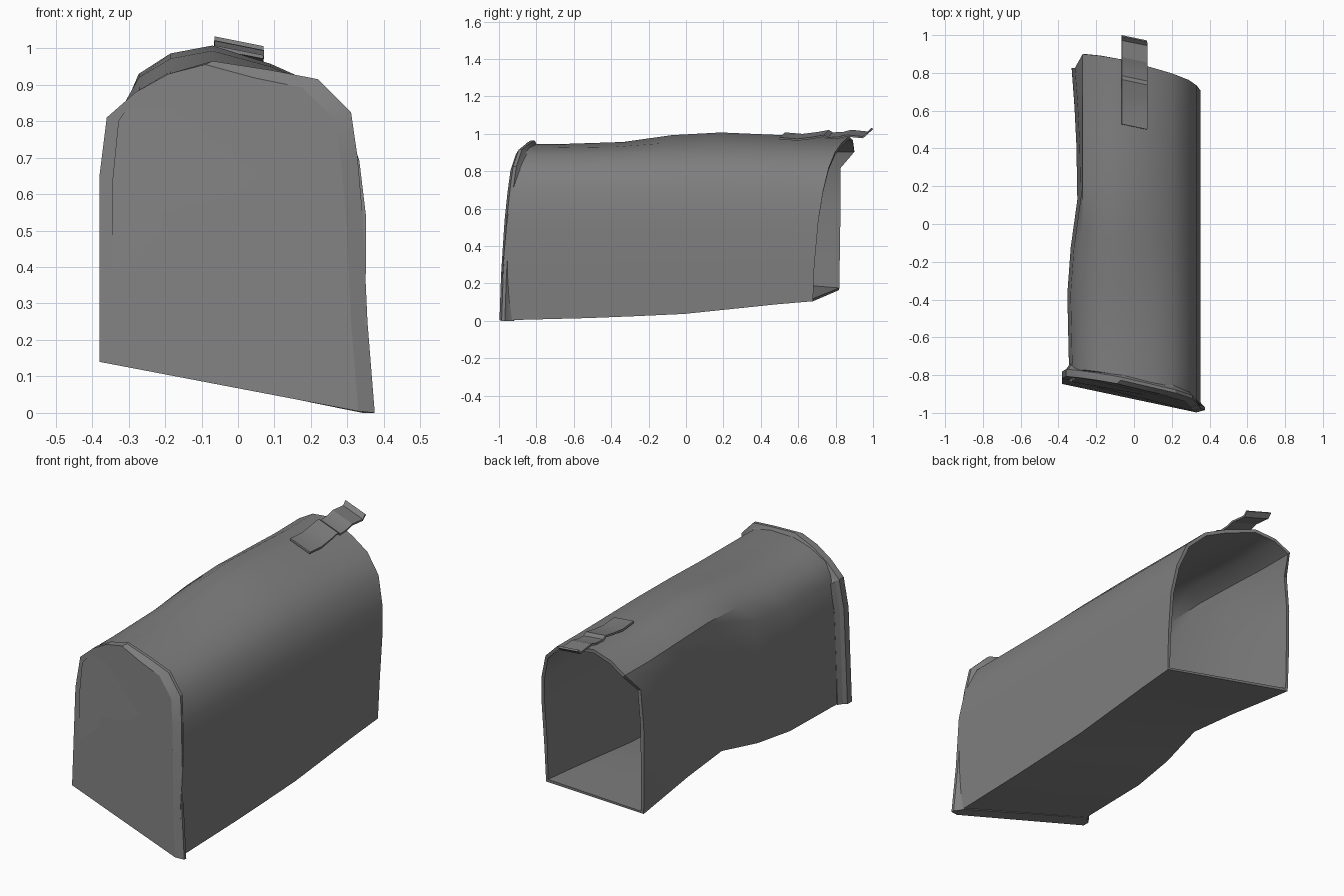
import bpy, bmesh, math

default = bpy.data.objects.get("Cube")
if default:
    bpy.data.objects.remove(default, do_unlink=True)

grey = bpy.data.materials.new("weathered grey metal")
grey.use_nodes = True
colour = (0.21, 0.21, 0.21, 1)
grey.diffuse_color = colour
grey.node_tree.nodes["Principled BSDF"].inputs["Base Color"].default_value = colour

SKEW = -0.21  # both ends are swung round to the same angle


def loft(name, rings, cap_start=True, cap_end=False, closed=True, angle=35, sheet=0, offset=0):
    """Skin equal-length rings into one object, optionally as a thick sheet."""
    bm = bmesh.new()
    rows = [[bm.verts.new(p) for p in ring] for ring in rings]
    n = len(rows[0])
    for a, b in zip(rows, rows[1:]):
        for i in range(n if closed else n - 1):
            j = (i + 1) % n
            bm.faces.new((a[i], a[j], b[j], b[i]))
    if cap_start:
        bm.faces.new(rows[0])
    if cap_end:
        bm.faces.new(rows[-1])
    bmesh.ops.recalc_face_normals(bm, faces=bm.faces)
    mesh = bpy.data.meshes.new(name)
    bm.to_mesh(mesh)
    bm.free()
    obj = bpy.data.objects.new(name, mesh)
    bpy.context.collection.objects.link(obj)
    mesh.materials.append(grey)
    bpy.ops.object.select_all(action="DESELECT")
    obj.select_set(True)
    bpy.context.view_layer.objects.active = obj
    if sheet:
        wall = obj.modifiers.new("sheet thickness", "SOLIDIFY")
        wall.thickness = sheet
        wall.offset = offset
        # applied first, so that the cut rim keeps its sharp edges
        bpy.ops.object.modifier_apply(modifier=wall.name)
    bpy.ops.object.shade_smooth_by_angle(angle=math.radians(angle))


def place(x, z, y, lean):
    """Put a section point on the skewed end plane, curving back with height."""
    return (x, y + SKEW * x + lean * z * z, z)


# Arched tunnel body: bottom left, over the roof, to bottom right
body_profile = [(-.34, 0), (-.345, .35), (-.345, .63), (-.328, .8), (-.272, .885),
                (-.185, .925), (-.07, .945), (.09, .925), (.2, .895), (.29, .815),
                (.333, .69), (.351, .54), (.35, .3), (.345, 0)]
# position, left floor height, right floor height, waist dent, roof bulge
stations = [(-.915, .138, .003, 0, 0), (-.8, .142, .006, 0, 0),
            (-.45, .155, .015, -.008, .012), (-.2, .18, .025, .01, .05),
            (.06, .225, .037, .045, .065), (.35, .2, .067, .04, .052),
            (.55, .18, .088, .03, .042), (.75, .165, .105, .015, .045)]


def body_ring(y, left, right, dent, bulge):
    ring = []
    for x, z in body_profile:
        lean = .11
        if z == 0:
            z = left if x < 0 else right
        elif z > .75:
            z += bulge * math.exp(-((x + .12) / .25) ** 2)
        if x < -.3:  # the left wall stands upright and is dented in
            x += dent
            lean = .015
        ring.append(place(x, z, y, lean))
    return ring


loft("mailbox_body", [body_ring(*s) for s in stations], sheet=.018, offset=-1)

# Front door with a bevelled rim, standing proud of the body
door_profile = [(-.38, .14), (-.38, .65), (-.36, .81), (-.28, .88), (-.19, .93),
                (-.07, .965), (.09, .94), (.22, .915), (.31, .825), (.328, .7),
                (.342, .54), (.355, .25), (.375, 0)]


def door_ring(y, inset=0, shrink=0):
    ring = []
    for x, z in door_profile:
        side = min(1, max(0, (x + .2) / .3))
        top = min(1, max(0, (z - .5) / .4))
        x2 = x * (1 - shrink) - inset * side
        z2 = z * (1 - shrink * top * .4) - inset * .5 * side * top
        if z < .2:
            z2 += inset * .1 * side
        ring.append(place(x2, z2, y, .07))
    return ring


loft("front_door", [door_ring(-.928, .045), door_ring(-.907), door_ring(-.89),
                    door_ring(-.876, 0, .05), door_ring(-.85, 0, .09)],
     cap_end=True, angle=25)

# Bent latch strap on the roof, overhanging the open end
strap_path = [(.515, .99), (.61, .982), (.69, .992), (.75, 1.003), (.77, .99),
              (.83, .993), (.87, 1.004), (.96, .995), (.983, 1.016)]
strap_rows = [[(x, y + SKEW * x, z - .2 * x) for x in (-.065, .07)]
              for y, z in strap_path]
loft("latch_strap", strap_rows, cap_start=False, closed=False, angle=15, sheet=.01)
